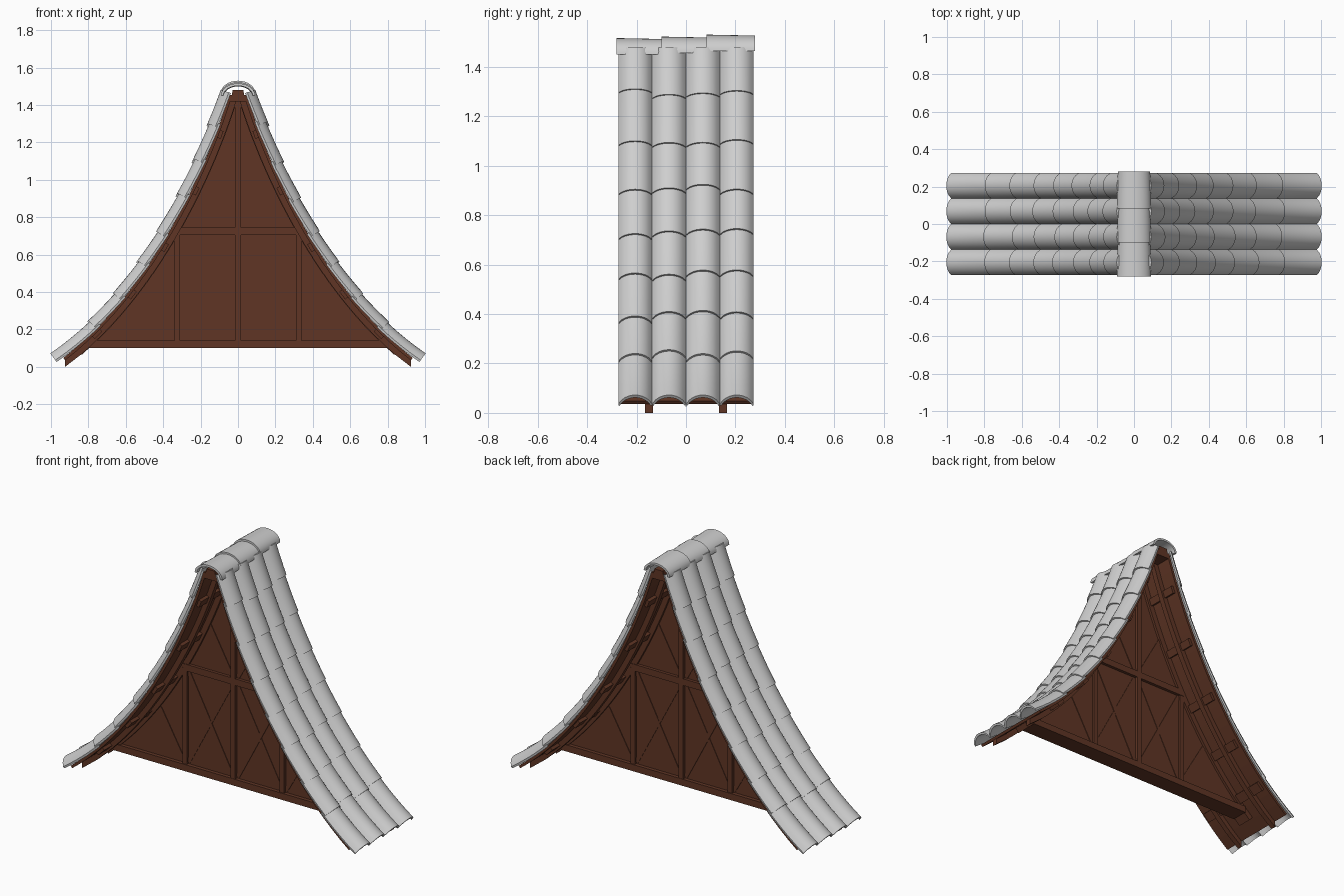
import bpy, bmesh, math, random
from mathutils import Vector
from mathutils.geometry import interpolate_bezier

if "Cube" in bpy.data.objects:
    bpy.data.objects.remove(bpy.data.objects["Cube"])

random.seed(4)

def material(name, rgb):
    m = bpy.data.materials.new(name)
    m.diffuse_color = (*rgb, 1)
    m.use_nodes = True
    m.node_tree.nodes["Principled BSDF"].inputs["Base Color"].default_value = m.diffuse_color
    return m

TILE = material("light grey clay", (0.62, 0.62, 0.62))
WOOD = material("dark brown wood", (0.115, 0.036, 0.018))

# Sagging roof line (x, z) on the right side, from eave up to ridge
LINE = [Vector((p.x, p.z)) for p in interpolate_bezier(
    Vector((.965, 0, .02)), Vector((.47, 0, .38)),
    Vector((.16, 0, 1.06)), Vector((.04, 0, 1.465)), 120)]

def roof(z, off=0.0):
    """Point of the roof line at height z, moved off along the outward normal."""
    i = 0
    while i < len(LINE) - 2 and LINE[i + 1].y < z:
        i += 1
    a, b = LINE[i], LINE[i + 1]
    d = (b - a).normalized()
    p = a.lerp(b, (z - a.y) / (b.y - a.y))
    return p + Vector((d.y, -d.x)) * off

def span(a, b, n):
    return [a + (b - a) * i / n for i in range(n + 1)]

def loft(bm, rings):
    """Closed skin through rings of points, capped at both ends."""
    vs = [[bm.verts.new(p) for p in r] for r in rings]
    n = len(vs[0])
    for a, b in zip(vs, vs[1:]):
        for i in range(n):
            j = (i + 1) % n
            bm.faces.new((a[i], a[j], b[j], b[i]))
    bm.faces.new(vs[0])
    bm.faces.new(vs[-1])

def finish(bm, name, mat, smooth=False):
    bmesh.ops.recalc_face_normals(bm, faces=bm.faces[:])
    me = bpy.data.meshes.new(name)
    bm.to_mesh(me)
    bm.free()
    me.materials.append(mat)
    ob = bpy.data.objects.new(name, me)
    bpy.context.collection.objects.link(ob)
    if smooth:
        bpy.ops.object.select_all(action='DESELECT')
        ob.select_set(True)
        bpy.context.view_layer.objects.active = ob
        bpy.ops.object.shade_smooth_by_angle(angle=math.radians(35))
    return ob

# Curved clay tiles: four columns per slope, eight courses each
W = .137
SEAMS = [.02, .20, .36, .53, .70, .885, 1.075, 1.275, 1.46]

def tile(bm, side, yc, z0, z1):
    rings = []
    for k, z in enumerate(span(z0, z1, 5)):
        lift = .010 * (1 - k / 5)
        ring = []
        for rise, half, base, order in ((.045, W / 2, .010, 1), (.044, W / 2 - .003, -.002, -1)):
            for u in span(-1, 1, 10)[::order]:
                h = base + lift + rise * (math.sqrt(1.25 - u * u) - .5) / .618
                p = roof(z, h)
                ring.append((side * p.x, yc + half * u, p.y))
        rings.append(ring)
    loft(bm, rings)

for side, label in ((1, "right"), (-1, "left")):
    for c in range(4):
        bm = bmesh.new()
        jit = [0] + [random.uniform(-.012, .016) for _ in SEAMS[1:-1]] + [0]
        zs = [s + j for s, j in zip(SEAMS, jit)]
        for z0, z1 in zip(zs, zs[1:]):
            tile(bm, side, (c - 1.5) * W, z0, min(z1 + .02, 1.465))
        finish(bm, f"{label}_tile_column_{c + 1}", TILE, True)

# Half-round ridge caps, stepping upward to the back
for i, (y0, y1, dz) in enumerate(((-.282, -.09, 0), (-.10, .095, .006), (.083, .28, .014))):
    bm = bmesh.new()
    rings = []
    for y, s in ((y0, 1.0), (y1, .94)):
        ring = []
        for a, b, order in ((.092, .066, 1), (.078, .053, -1)):
            for t in span(0, math.pi, 16)[::order]:
                ring.append((a * s * math.cos(t), y, 1.45 + dz + b * s * math.sin(t)))
        rings.append(ring)
    loft(bm, rings)
    finish(bm, f"ridge_cap_{i + 1}", TILE, True)

# Timber strips that follow the roof line: deck, rafters, gable trim
def strip(name, y, half, top, depth, z0, foot=None):
    bm = bmesh.new()
    for side in (1, -1):
        rings = []
        for k, z in enumerate(span(z0, 1.455, 28)):
            a, b = roof(z, top), roof(z, top - depth)
            if k == 0 and foot:
                b = Vector(foot)
            rings.append([(side * p.x, yy, p.y) for p, yy in
                          ((a, y - half), (a, y + half), (b, y + half), (b, y - half))])
        loft(bm, rings)
    finish(bm, name, WOOD)

strip("roof_deck", 0, .262, .004, .016, .045)
strip("front_rafter", -.15, .016, 0, .042, .05, (.925, 0))
strip("back_rafter", .15, .016, 0, .042, .05, (.925, 0))
strip("gable_trim", 0, .045, -.005, .04, .10)

# Purlins under the deck
bm = bmesh.new()
for side in (1, -1):
    for z in (.19, .40, .65, .95, 1.25):
        corners = [roof(z - .02, -.008), roof(z + .02, -.008),
                   roof(z + .02, -.030), roof(z - .02, -.030)]
        loft(bm, [[(side * p.x, y, p.y) for p in corners] for y in (-.24, .24)])
finish(bm, "purlins", WOOD)

# Gable wall panel
right = [roof(z, -.012) for z in span(.115, 1.45, 26)]
outline = [(p.x, p.y) for p in right] + [(-p.x, p.y) for p in reversed(right)]
bm = bmesh.new()
loft(bm, [[(x, y, z) for x, z in outline] for y in (-.03, .03)])
finish(bm, "gable_panel", WOOD)

# Straight timbers in the gable plane
def beam(name, a, b, width, half):
    a, b = Vector(a), Vector(b)
    d = (b - a).normalized()
    n = Vector((-d.y, d.x)) * width / 2
    bm = bmesh.new()
    loft(bm, [[(p.x, y, p.y) for p in (a - n, b - n, b + n, a + n)] for y in (-half, half)])
    finish(bm, name, WOOD)

beam("base_beam", (-.80, .12), (.80, .12), .04, .052)
beam("middle_beam", (-.335, .725), (.335, .725), .04, .048)
beam("king_post", (0, .12), (0, 1.44), .03, .050)
for s, label in ((1, "right"), (-1, "left")):
    beam(f"{label}_post", (s * .325, .14), (s * .325, .72), .03, .046)
    beam(f"{label}_brace_rising", (s * .02, .15), (s * .31, .70), .025, .034)
    beam(f"{label}_brace_falling", (s * .02, .70), (s * .31, .15), .025, .033)
    beam(f"{label}_outer_brace", (s * .34, .15), (s * .50, .43), .025, .034)
    beam(f"{label}_upper_brace", (s * .02, .75), (s * .17, 1.02), .025, .034)

# Ridge beam
bm = bmesh.new()
loft(bm, [[(x, y, z) for x, z in ((-.04, 1.42), (.04, 1.42), (.028, 1.48), (-.028, 1.48))]
          for y in (-.262, .262)])
finish(bm, "ridge_beam", WOOD)
